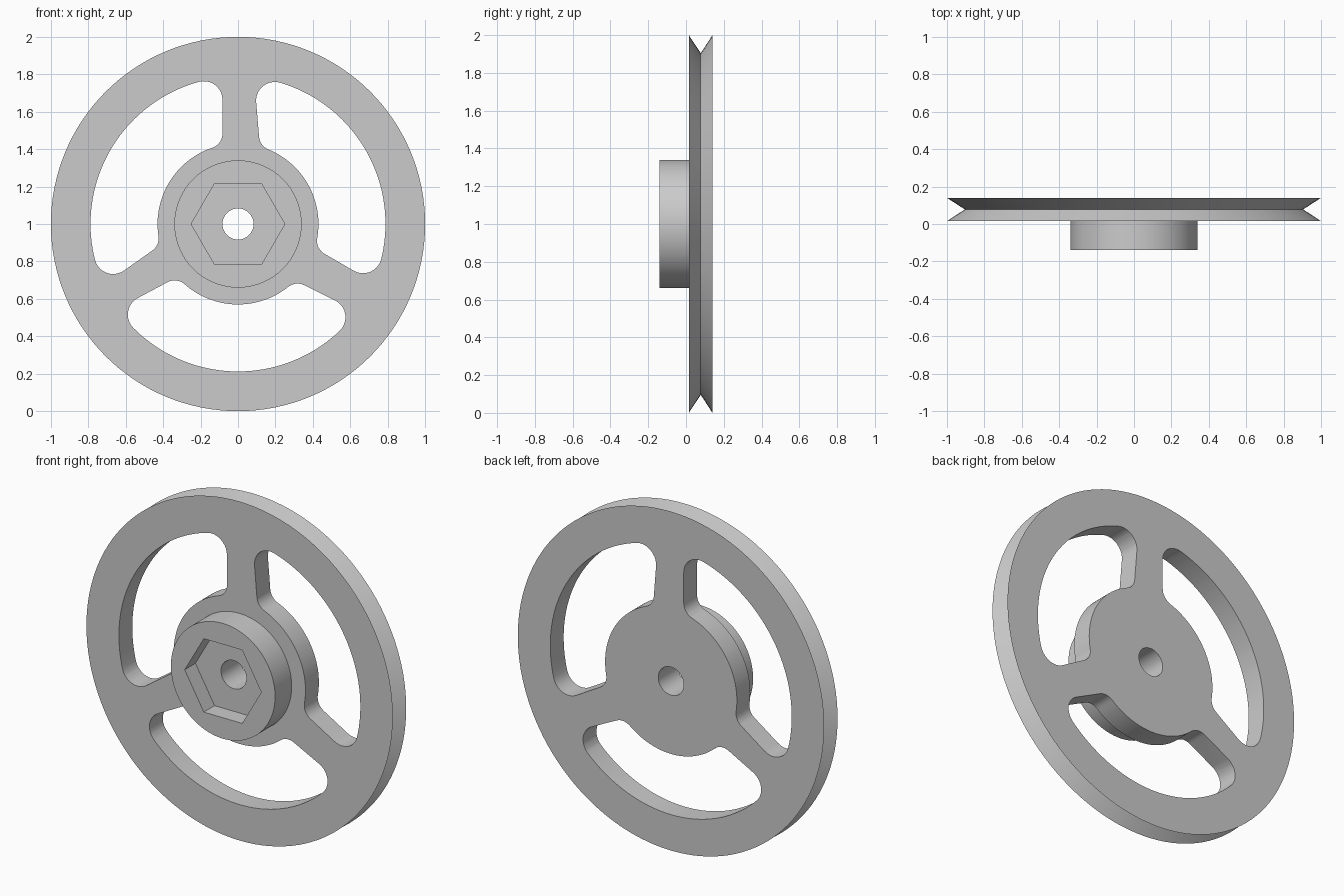
import bpy, bmesh, math
from mathutils import Vector

cube = bpy.data.objects.get("Cube")
if cube:
    bpy.data.objects.remove(cube)

CENTRE_Z = 1.0
RIM_INNER, HUB_OUTER = 0.788, 0.43
TAU = 2 * math.pi

grey = bpy.data.materials.new("plain grey")
grey.use_nodes = True
grey.diffuse_color = (0.6, 0.6, 0.6, 1)
grey.node_tree.nodes["Principled BSDF"].inputs["Base Color"].default_value = (0.6, 0.6, 0.6, 1)


def make_object(name, bm):
    bmesh.ops.recalc_face_normals(bm, faces=bm.faces)
    mesh = bpy.data.meshes.new(name)
    bm.to_mesh(mesh)
    bm.free()
    mesh.materials.append(grey)
    obj = bpy.data.objects.new(name, mesh)
    bpy.context.collection.objects.link(obj)
    return obj


def lathe(name, profile, steps):
    """Revolve a closed (radius, y) profile about the wheel axis."""
    bm = bmesh.new()
    rings = []
    for i in range(steps):
        a = TAU * i / steps
        rings.append([bm.verts.new((r * math.cos(a), y, CENTRE_Z + r * math.sin(a)))
                      for r, y in profile])
    n = len(profile)
    for i in range(steps):
        p, q = rings[i], rings[(i + 1) % steps]
        for j in range(n):
            k = (j + 1) % n
            bm.faces.new((p[j], p[k], q[k], q[j]))
    return make_object(name, bm)


def prism(name, outline, y0, y1):
    """Extrude an outline in the wheel plane along y."""
    bm = bmesh.new()
    face = bm.faces.new([bm.verts.new((p.x, y0, CENTRE_Z + p.y)) for p in outline])
    ext = bmesh.ops.extrude_face_region(bm, geom=[face])
    moved = [v for v in ext["geom"] if isinstance(v, bmesh.types.BMVert)]
    bmesh.ops.translate(bm, verts=moved, vec=(0, y1 - y0, 0))
    return make_object(name, bm)


def arc(centre, start, end, steps):
    """Points on the shorter arc from start to end."""
    u, v = start - centre, end - centre
    a = math.atan2(u.y, u.x)
    sweep = (math.atan2(v.y, v.x) - a + math.pi) % TAU - math.pi
    return [centre + u.length * Vector((math.cos(a + sweep * i / steps),
                                        math.sin(a + sweep * i / steps)))
            for i in range(steps + 1)]


def fillet(edge, side, radius, rounding):
    """Round a spoke edge into a circle: (centre, point on edge, point on circle)."""
    p, q = Vector(edge[0]), Vector(edge[1])
    d = (q - p).normalized()
    normal = Vector((-d.y, d.x)) * side
    base = p + normal * rounding
    along = base.dot(d)
    t = -along + math.sqrt(along ** 2 - base.length_squared + radius ** 2)
    c = base + d * t
    return c, c - normal * rounding


def slot_outline(first, second):
    """Rounded window running anticlockwise from one spoke edge to the next."""
    corners = {}
    for key, edge, side in (("a", first, 1), ("b", second, -1)):
        c, on_edge = fillet(edge, side, RIM_INNER - 0.1, 0.1)
        corners[key + "out"] = (c, on_edge, c.normalized() * RIM_INNER)
        c, on_edge = fillet(edge, side, HUB_OUTER + 0.08, 0.08)
        corners[key + "in"] = (c, on_edge, c.normalized() * HUB_OUTER)
    ao, bo, bi, ai = (corners[k] for k in ("aout", "bout", "bin", "ain"))
    origin = Vector((0, 0))
    pts = arc(*ao, 10)
    pts += arc(origin, ao[2], bo[2], 40)[1:]
    pts += arc(bo[0], bo[2], bo[1], 10)[1:]
    pts += arc(*bi, 8)
    pts += arc(origin, bi[2], ai[2], 32)[1:]
    pts += arc(ai[0], ai[2], ai[1], 8)[1:]
    return pts


# Grooved wheel with its raised hub and bore
wheel = lathe("grooved_wheel", [
    (0.083, -0.14), (0.34, -0.14), (0.34, 0.015), (1.0, 0.015),
    (0.904, 0.078), (1.0, 0.14), (0.083, 0.14)], 128)

# Windows between the spokes, each edge listed from hub to rim
windows = [
    (((0.46, -0.158), (0.626, -0.254)), ((0.112, 0.473), (0.096, 0.666))),
    (((-0.083, 0.48), (-0.083, 0.66)), ((-0.465, -0.147), (-0.594, -0.238))),
    (((-0.39, -0.318), (-0.54, -0.398)), ((0.358, -0.329), (0.519, -0.409))),
]
cutters = [prism("window_cutter", slot_outline(a, b), -0.3, 0.3) for a, b in windows]

# Hexagonal nut pocket in the hub
hexagon = [Vector((0.25 * math.cos(TAU * i / 6), 0.25 * math.sin(TAU * i / 6)))
           for i in range(6)]
cutters.append(prism("pocket_cutter", hexagon, -0.3, -0.04))

for cutter in cutters:
    cutter.hide_render = True
    mod = wheel.modifiers.new("cut", 'BOOLEAN')
    mod.operation = 'DIFFERENCE'
    mod.solver = 'EXACT'
    mod.object = cutter

# Bake the cuts and drop the cutters
bpy.context.view_layer.update()
result = bpy.data.meshes.new_from_object(
    wheel.evaluated_get(bpy.context.evaluated_depsgraph_get()))
wheel.modifiers.clear()
wheel.data = result
for cutter in cutters:
    bpy.data.objects.remove(cutter)

bpy.ops.object.select_all(action='DESELECT')
wheel.select_set(True)
bpy.context.view_layer.objects.active = wheel
bpy.ops.object.shade_smooth_by_angle(angle=math.radians(25))
